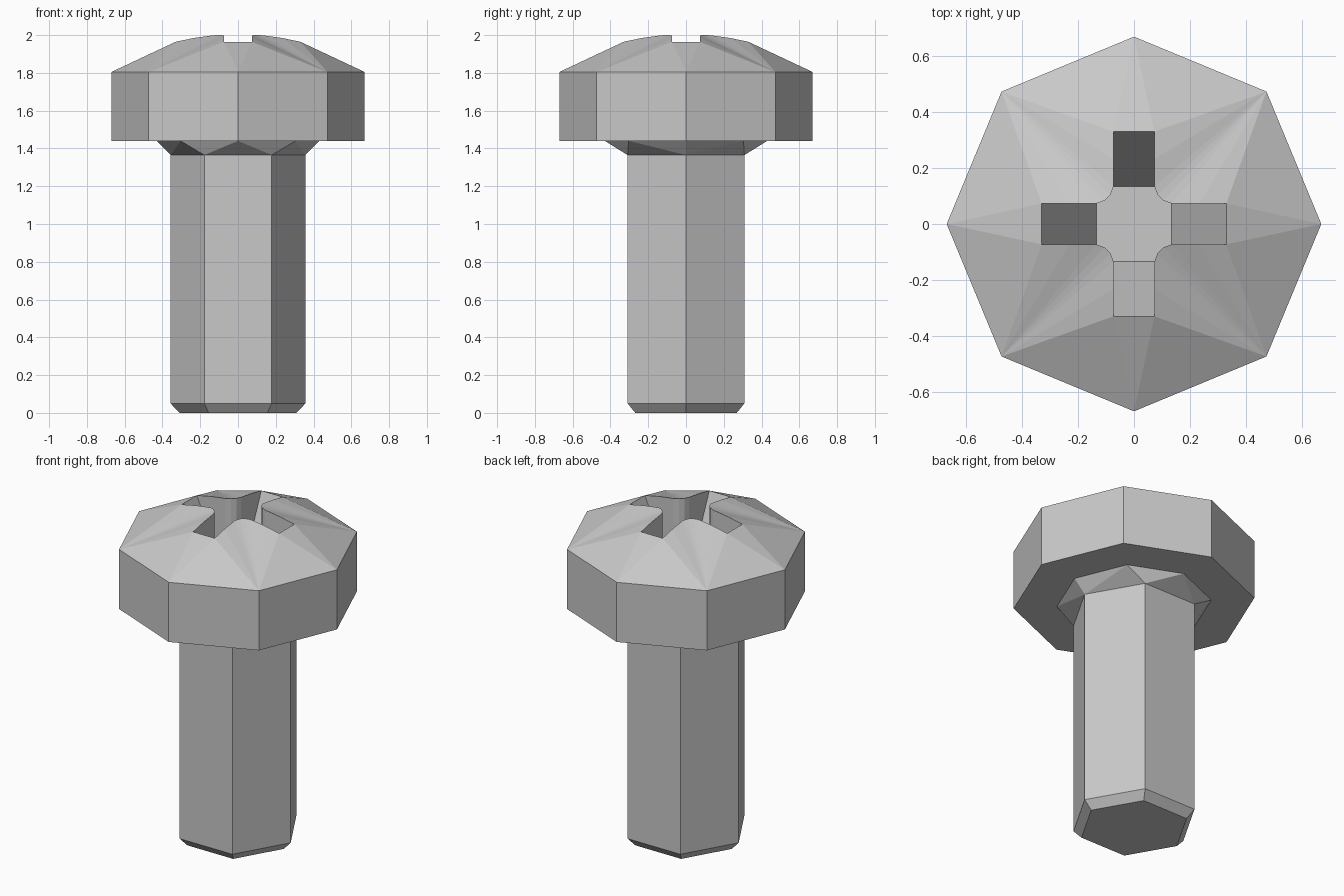
import bpy
import bmesh
from math import cos, sin, pi

if "Cube" in bpy.data.objects:
    bpy.data.objects.remove(bpy.data.objects["Cube"], do_unlink=True)

# Plain grey metal
GREY = (0.58, 0.58, 0.58, 1)
metal = bpy.data.materials.new("grey metal")
metal.use_nodes = True
metal.diffuse_color = GREY
bsdf = next(n for n in metal.node_tree.nodes if n.type == "BSDF_PRINCIPLED")
bsdf.inputs["Base Color"].default_value = GREY


def ring(bm, sides, radius, z):
    return [bm.verts.new((radius * cos(2 * pi * i / sides),
                          radius * sin(2 * pi * i / sides), z)) for i in range(sides)]


def bridge(bm, low, high):
    n = len(low)
    for i in range(n):
        j = (i + 1) % n
        bm.faces.new((low[i], low[j], high[j], high[i]))


def finish(bm, name):
    bmesh.ops.recalc_face_normals(bm, faces=bm.faces)
    mesh = bpy.data.meshes.new(name)
    bm.to_mesh(mesh)
    bm.free()
    mesh.materials.append(metal)
    obj = bpy.data.objects.new(name, mesh)
    bpy.context.collection.objects.link(obj)
    return obj


SHANK_R, SHANK_TOP = 0.357, 1.365
NECK_R, HEAD_BOTTOM = 0.43, 1.44
HEAD_R, RIM = 0.67, 1.805
ARM_END, ARM_ROOT, ARM_HALF, FLOOR = 0.33, 0.135, 0.073, 1.52

# Hexagonal shank with a chamfered tip
bm = bmesh.new()
tip = ring(bm, 6, 0.31, 0)
lower = ring(bm, 6, SHANK_R, 0.05)
upper = ring(bm, 6, SHANK_R, SHANK_TOP)
bm.faces.new(tip[::-1])
bridge(bm, tip, lower)
bridge(bm, lower, upper)
finish(bm, "shank")

# Neck blending the hexagon into an octagon, open at both ends
bm = bmesh.new()
ring(bm, 6, SHANK_R, SHANK_TOP)
ring(bm, 8, NECK_R, HEAD_BOTTOM)
bmesh.ops.convex_hull(bm, input=bm.verts[:])
bmesh.ops.recalc_face_normals(bm, faces=bm.faces)
caps = [f for f in bm.faces if abs(f.normal.z) > 0.99]
bmesh.ops.delete(bm, geom=caps, context="FACES")
finish(bm, "neck")

# Octagonal head: underside and sides
bm = bmesh.new()
inner = ring(bm, 8, NECK_R, HEAD_BOTTOM)
base = ring(bm, 8, HEAD_R, HEAD_BOTTOM)
rim = ring(bm, 8, HEAD_R, RIM)
bridge(bm, inner, base)
bridge(bm, base, rim)

# Quarter outline of the cross recess, from one arm end to the next
mid = (ARM_END + ARM_ROOT) / 2
half = [(ARM_END, ARM_HALF), (mid, ARM_HALF), (ARM_ROOT, ARM_HALF), (0.105, 0.084)]
outline = half + [(y, x) for x, y in half[::-1]]


def dome_z(x, y):
    return 2.007 - 0.37 * (x * x + y * y)


end_z = dome_z(ARM_END, ARM_HALF)
tops, bottoms = [], []
for k in range(4):
    c, s = round(cos(k * pi / 2)), round(sin(k * pi / 2))
    top, bottom = [], []
    for x, y in outline:
        px, py = c * x - s * y, s * x + c * y
        v = bm.verts.new((px, py, dome_z(x, y)))
        reach = max(x, y)
        if reach == ARM_END:
            w = v
        else:
            t = max(0, (reach - ARM_ROOT) / (ARM_END - ARM_ROOT))
            w = bm.verts.new((px, py, FLOOR + t * (end_z - FLOOR)))
        top.append(v)
        bottom.append(w)
    tops.append(top)
    bottoms.append(bottom)

for k in range(4):
    top, bottom = tops[k], bottoms[k]
    prev_top, prev_bottom = tops[k - 1], bottoms[k - 1]
    axis, corner, next_axis = rim[2 * k], rim[2 * k + 1], rim[(2 * k + 2) % 8]
    # Dome facets fanning from the rim to the recess
    bm.faces.new((axis, corner, top[0]))
    bm.faces.new((corner, next_axis, top[-1]))
    bm.faces.new((axis, top[0], prev_top[-1]))
    for i in range(len(top) - 1):
        bm.faces.new((corner, top[i + 1], top[i]))
        # Recess walls
        wall = [top[i], top[i + 1], bottom[i + 1], bottom[i]]
        bm.faces.new(list(dict.fromkeys(wall)))
    # Sloping arm floor
    bm.faces.new(bottom[:3] + prev_bottom[-3:])

# Flat recess floor
bm.faces.new([v for b in bottoms for v in b[2:-2]])
finish(bm, "head")
